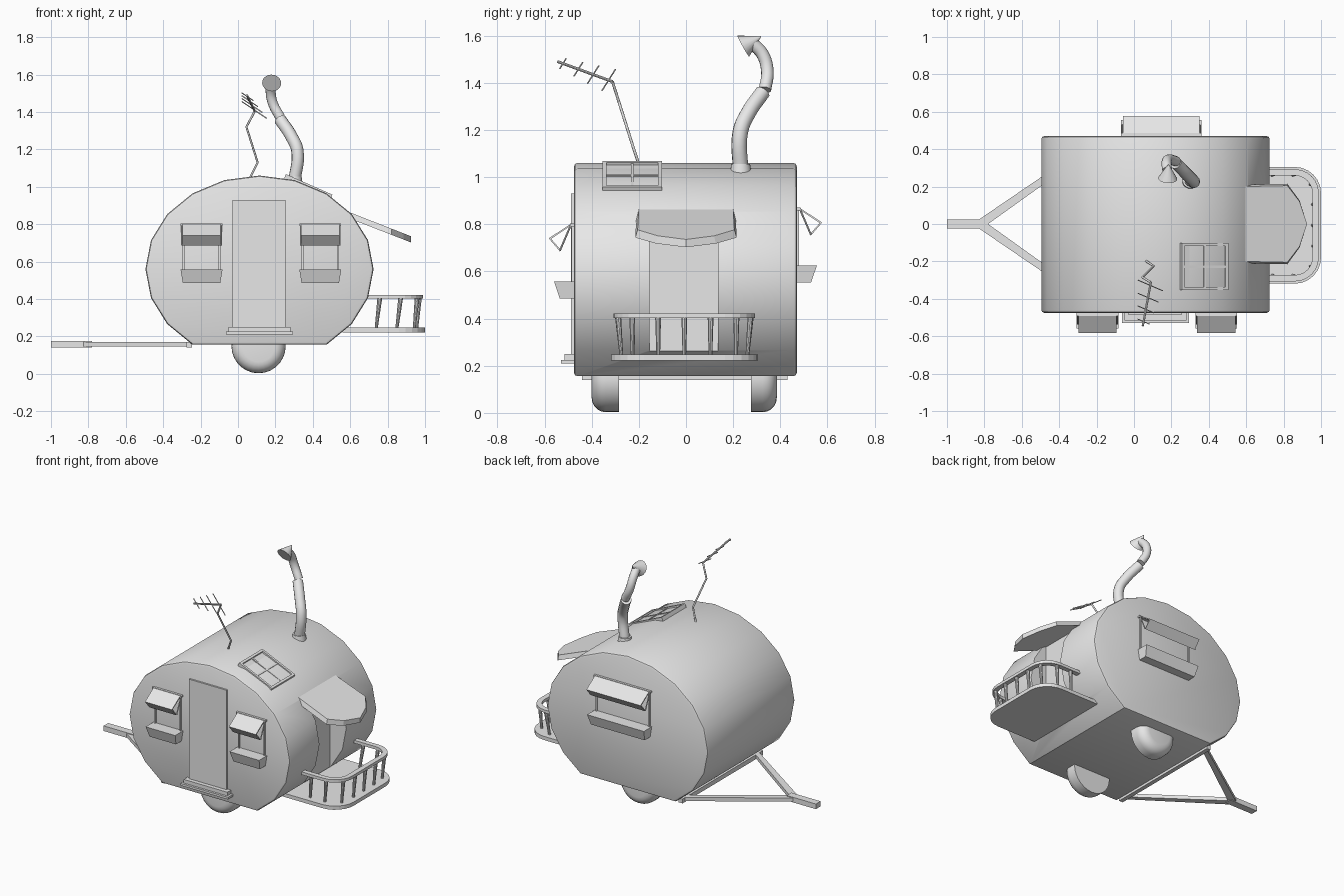
import bpy, bmesh, math
from mathutils import Vector

if "Cube" in bpy.data.objects:
    bpy.data.objects.remove(bpy.data.objects["Cube"])

grey = bpy.data.materials.new("plain_grey")
grey.use_nodes = True
grey.diffuse_color = (0.8, 0.8, 0.8, 1)
grey.node_tree.nodes["Principled BSDF"].inputs["Base Color"].default_value = (0.8, 0.8, 0.8, 1)


def activate(ob):
    bpy.ops.object.select_all(action='DESELECT')
    ob.select_set(True)
    bpy.context.view_layer.objects.active = ob


def smooth(ob, angle=35):
    activate(ob)
    bpy.ops.object.shade_smooth_by_angle(angle=math.radians(angle))


def add(name, bm):
    bmesh.ops.recalc_face_normals(bm, faces=bm.faces[:])
    me = bpy.data.meshes.new(name)
    bm.to_mesh(me)
    bm.free()
    me.materials.append(grey)
    ob = bpy.data.objects.new(name, me)
    bpy.context.collection.objects.link(ob)
    return ob


def prism_bm(pts, axis, a, b):
    """Extrude a flat outline along one axis from a to b."""
    place = {'x': lambda p, t: (t, p[0], p[1]),
             'y': lambda p, t: (p[0], t, p[1]),
             'z': lambda p, t: (p[0], p[1], t)}[axis]
    bm = bmesh.new()
    r0 = [bm.verts.new(place(p, a)) for p in pts]
    r1 = [bm.verts.new(place(p, b)) for p in pts]
    bm.faces.new(r0)
    bm.faces.new(r1[::-1])
    n = len(pts)
    for i in range(n):
        j = (i + 1) % n
        bm.faces.new((r0[i], r1[i], r1[j], r0[j]))
    return bm


def prism(name, pts, axis, a, b):
    return add(name, prism_bm(pts, axis, a, b))


def box(name, x0, x1, y0, y1, z0, z1):
    return prism(name, [(x0, y0), (x1, y0), (x1, y1), (x0, y1)], 'z', z0, z1)


def rod(name, p, q, r0, r1=None, sides=8):
    """Straight rod; four sides give a square beam."""
    p, q = Vector(p), Vector(q)
    bm = bmesh.new()
    bmesh.ops.create_cone(bm, cap_ends=True, segments=sides, radius1=r0,
                          radius2=r0 if r1 is None else r1, depth=(q - p).length)
    if sides == 4:
        bmesh.ops.rotate(bm, verts=bm.verts[:], matrix=Vector((1, 0, 0)).to_track_quat('X', 'Z').to_matrix())
    ob = add(name, bm)
    ob.location = (p + q) / 2
    ob.rotation_euler = (q - p).to_track_quat('Z', 'Y').to_euler()
    return ob


def pipe(name, pts, radius, curved=True):
    cu = bpy.data.curves.new(name, 'CURVE')
    cu.dimensions = '3D'
    cu.bevel_depth, cu.bevel_resolution, cu.resolution_u = radius, 4, 6
    cu.use_fill_caps = True
    sp = cu.splines.new('BEZIER')
    sp.bezier_points.add(len(pts) - 1)
    for bp, p in zip(sp.bezier_points, pts):
        bp.co = p
        bp.handle_left_type = bp.handle_right_type = 'AUTO' if curved else 'VECTOR'
    cu.materials.append(grey)
    ob = bpy.data.objects.new(name, cu)
    bpy.context.collection.objects.link(ob)
    activate(ob)
    bpy.ops.object.convert(target='MESH')
    smooth(bpy.context.object, 40)


# Body: twenty-sided barrel with a flat floor and a recessed end doorway
CX, CZ, FRONT, BACK = 0.115, 0.56, -0.475, 0.47
hull = [(CX + 0.61 * math.cos(math.radians(a)), CZ + 0.5 * math.sin(math.radians(a)))
        for a in range(-54, 235, 18)]
body = prism("body", hull, 'y', FRONT, BACK)
bev = body.modifiers.new("rim", 'BEVEL')
bev.width, bev.segments, bev.angle_limit = 0.015, 2, math.radians(60)
cutter = box("doorway_cutter", 0.602, 0.9, -0.155, 0.135, 0.262, 0.85)
cutter.hide_render = True
cut = body.modifiers.new("doorway", 'BOOLEAN')
cut.object, cut.solver = cutter, 'EXACT'
activate(body)
for m in ("rim", "doorway"):
    bpy.ops.object.modifier_apply(modifier=m)
bpy.data.objects.remove(cutter)
smooth(body)

# Wheels with a rounded outer shoulder
circle = [(0.11 + 0.145 * math.cos(i * math.tau / 28), 0.148 + 0.145 * math.sin(i * math.tau / 28))
          for i in range(28)]
for name, inner, outer in (("front_wheel", -0.285, -0.4), ("back_wheel", 0.275, 0.385)):
    bm = prism_bm(circle, 'y', inner, outer)
    rim = [e for e in bm.edges if all(abs(v.co.y - outer) < 1e-4 for v in e.verts)]
    bmesh.ops.bevel(bm, geom=rim, offset=0.06, segments=5, profile=0.5, affect='EDGES')
    smooth(add(name, bm))

# Tow frame
box("tow_bar", -1.0, -0.78, -0.025, 0.025, 0.14, 0.175)
box("tow_cross_beam", -0.275, -0.245, -0.44, 0.43, 0.14, 0.17)
for s in (-1, 1):
    prism("tow_arm", [(-0.86, 0), (-0.82, s * 0.03), (-0.27, s * 0.405),
                      (-0.25, s * 0.38), (-0.78, 0)], 'z', 0.145, 0.17)

# Front door and steps
box("front_door", -0.03, 0.255, FRONT - 0.012, FRONT + 0.01, 0.25, 0.93)
box("upper_step", -0.05, 0.28, -0.515, FRONT, 0.225, 0.25)
box("lower_step", -0.065, 0.295, -0.53, FRONT, 0.21, 0.225)


# Windows: frame strips, folded shade with braces, and tapered planter
def window(name, cx, half, top, wall, side):
    def yz(d, h):
        return (wall + side * d, top + h)
    shade = [(0.012, 0), (0.107, -0.063), (0.06, -0.118), (0.055, -0.113), (0.097, -0.065), (0.012, -0.008)]
    prism(name + "_shade", [yz(*p) for p in shade], 'x', cx - half, cx + half)
    prism(name + "_top_rail", [yz(*p) for p in ((-0.005, 0), (0.016, 0), (0.016, -0.012), (-0.005, -0.012))],
          'x', cx - half - 0.01, cx + half + 0.01)
    for s in (-1, 1):
        x = cx + s * (half - 0.006)
        prism(name + "_side_strip", [yz(*p) for p in ((-0.005, 0), (0.01, 0), (0.01, -0.26), (-0.005, -0.26))],
              'x', x - 0.005, x + 0.005)
        xb = cx + s * (half + 0.003)
        rod(name + "_brace", (xb, *yz(0.014, -0.008)), (xb, *yz(0.06, -0.115)), 0.004)
    bm = prism_bm([yz(*p) for p in ((-0.005, -0.245), (0.085, -0.245), (0.06, -0.318), (-0.005, -0.318))],
                  'x', cx - half - 0.01, cx + half + 0.01)
    for v in bm.verts:
        if v.co.z < top - 0.3:
            v.co.x -= math.copysign(0.012, v.co.x - cx)
    add(name + "_planter", bm)


window("right_window", -0.195, 0.102, 0.803, FRONT, -1)
window("left_window", 0.44, 0.102, 0.803, FRONT, -1)
window("back_window", 0.145, 0.205, 0.87, BACK, 1)

# Roof skylight, tilted along the roof slope
tilt, half = math.atan(0.44), 0.136
plates = [("skylight_pane", -half, half, -0.125, 0.125, -0.03, 0.002),
          ("skylight_cross_bar", -half, half, -0.006, 0.006, -0.01, 0.009),
          ("skylight_long_bar", -0.006, 0.006, -0.125, 0.125, -0.01, 0.009)]
for s in (-1, 1):
    plates.append(("skylight_side", -half, half, s * 0.118 - 0.008, s * 0.118 + 0.008, -0.03, 0.014))
    plates.append(("skylight_end", s * 0.128 - 0.008, s * 0.128 + 0.008, -0.125, 0.125, -0.03, 0.014))
for p in plates:
    ob = box(*p)
    ob.location = (0.375, -0.228, 1.0)
    ob.rotation_euler.y = tilt

# Canopy over the end doorway
half_edge = [(0.585, 0.2), (0.82, 0.205), (0.885, 0.12), (0.925, 0)]
outline = half_edge + [(x, -y) for x, y in half_edge[-2::-1]]
bm = prism_bm(outline, 'z', 0.835, 0.868)
for v in bm.verts:
    v.co.z -= 0.39 * (v.co.x - 0.585)
    if v.co.z < 0.868 - 0.39 * (v.co.x - 0.585) - 0.01:
        v.co.y *= 1.05
add("canopy", bm)


# Balcony: rounded floor, hand rail and balusters
def u_path(inset, start):
    r, cx, cy = 0.14 - inset, 0.86, 0.172
    half_path = [(start, cy + r)] + [(cx + r * math.sin(a * math.pi / 12), cy + r * math.cos(a * math.pi / 12))
                                     for a in range(7)]
    return [(x, y - 0.007) for x, y in half_path] + [(x, -y - 0.007) for x, y in half_path[::-1]]


def along(path, t):
    lengths = [math.dist(a, b) for a, b in zip(path, path[1:])]
    d = t * sum(lengths)
    for a, b, n in zip(path, path[1:], lengths):
        if d <= n:
            return Vector(a).lerp(Vector(b), d / n)
        d -= n
    return Vector(path[-1])


prism("balcony_floor", u_path(0, 0.56), 'z', 0.222, 0.247)
prism("balcony_rail", u_path(0.012, 0.66) + u_path(0.046, 0.66)[::-1], 'z', 0.402, 0.422)
low, high = u_path(0.045, 0.7), u_path(0.03, 0.72)
for i in range(9):
    t = 0.04 + 0.92 * i / 8
    a, b = along(low, t), along(high, t)
    smooth(rod("baluster", (a.x, a.y, 0.24), (b.x, b.y, 0.41), 0.008, 0.013, 10))

# Stove chimney: flange, two pipe lengths and conical cap
smooth(rod("chimney_flange", (0.3, 0.232, 1.015), (0.3, 0.232, 1.055), 0.046, 0.04, 20))
pipe("lower_chimney", [(0.3, 0.232, 1.02), (0.318, 0.23, 1.19), (0.285, 0.263, 1.27), (0.225, 0.325, 1.36)], 0.033)
pipe("upper_chimney", [(0.226, 0.335, 1.37), (0.185, 0.345, 1.45), (0.174, 0.325, 1.52), (0.178, 0.285, 1.565)], 0.027)
smooth(rod("chimney_cap", (0.18, 0.243, 1.555), (0.185, 0.318, 1.597), 0.051, 0.002, 20))

# Aerial: bent mast, boom and cross elements
tip, end = Vector((0.09, -0.312, 1.405)), Vector((0.047, -0.545, 1.49))
pipe("aerial_mast", [(0.06, -0.195, 1.04), (0.105, -0.225, 1.13), (0.045, -0.285, 1.32), tip], 0.006, False)
rod("aerial_boom", tip, end, 0.006)
cross = Vector((0.14, -0.06, -0.095)).normalized()
for t, length in ((0.07, 0.17), (0.35, 0.14), (0.62, 0.11), (0.9, 0.08)):
    mid = tip.lerp(end, t)
    rod("aerial_element", mid - cross * length / 2, mid + cross * length / 2, 0.003, sides=6)
